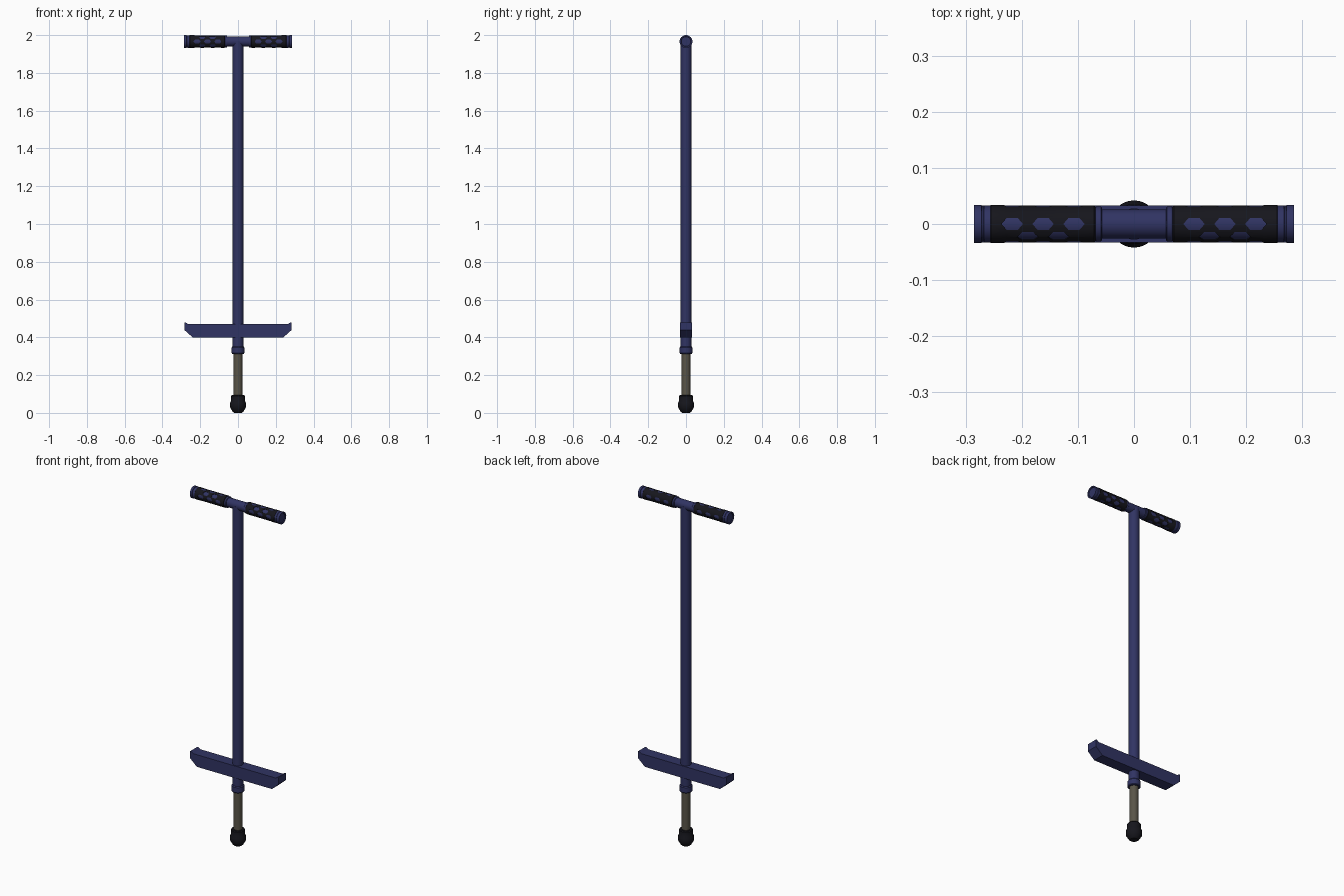
import bpy, bmesh, math
from mathutils import Vector, Matrix

if "Cube" in bpy.data.objects:
    bpy.data.objects.remove(bpy.data.objects["Cube"])


def material(name, rgb):
    m = bpy.data.materials.new(name)
    m.diffuse_color = (*rgb, 1)
    m.use_nodes = True
    m.node_tree.nodes["Principled BSDF"].inputs["Base Color"].default_value = m.diffuse_color
    return m


BLUE = material("blue_paint", (0.03, 0.034, 0.125))
BLACK = material("black_rubber", (0.008, 0.008, 0.012))
STEEL = material("dull_steel", (0.10, 0.09, 0.065))
HANDLE_Z = 1.966


def add_object(name, bm, mat, smooth=True):
    bmesh.ops.recalc_face_normals(bm, faces=bm.faces)
    me = bpy.data.meshes.new(name)
    bm.to_mesh(me)
    bm.free()
    ob = bpy.data.objects.new(name, me)
    bpy.context.collection.objects.link(ob)
    if mat:
        me.materials.append(mat)
    bpy.ops.object.select_all(action='DESELECT')
    ob.select_set(True)
    bpy.context.view_layer.objects.active = ob
    if smooth:
        bpy.ops.object.shade_smooth_by_angle(angle=math.radians(32))
    return ob


def lathe(name, profile, mat, along_x=False, sides=32):
    """Closed solid of revolution from (radius, height) pairs."""
    bm = bmesh.new()
    rings = []
    for r, h in profile:
        ring = []
        for i in range(sides):
            a = 2 * math.pi * i / sides
            c, s = r * math.cos(a), r * math.sin(a)
            ring.append(bm.verts.new((h, c, HANDLE_Z + s) if along_x else (c, s, h)))
        rings.append(ring)
    for lo, hi in zip(rings, rings[1:]):
        for i in range(sides):
            j = (i + 1) % sides
            bm.faces.new((lo[i], lo[j], hi[j], hi[i]))
    bm.faces.new(rings[0])
    bm.faces.new(rings[-1])
    return add_object(name, bm, mat)


def mirror_x(ob):
    ob.modifiers.new("mirror", 'MIRROR').use_mirror_merge = False


# Upright: rubber foot, sliding rod, collar, main tube
lathe("rubber_foot", [(0.020, 0), (0.028, 0.006), (0.041, 0.027), (0.042, 0.052),
                      (0.036, 0.064), (0.036, 0.090), (0.032, 0.095)], BLACK)
lathe("sliding_rod", [(0.023, 0.08), (0.023, 0.33)], STEEL)
lathe("tube_collar", [(0.031, 0.313), (0.034, 0.317), (0.034, 0.346), (0.030, 0.351)], BLUE)
lathe("main_tube", [(0.028, 0.32), (0.028, HANDLE_Z)], BLUE)

# Foot rest: side outline with raised toe lips, extruded in depth
half = [(0.24, 0.40), (0.283, 0.438), (0.283, 0.479), (0.277, 0.479), (0.264, 0.470)]
outline = half + [(-x, z) for x, z in reversed(half)]
bm = bmesh.new()
face = bm.faces.new([bm.verts.new((x, -0.033, z)) for x, z in outline])
ext = bmesh.ops.extrude_face_region(bm, geom=[face])
bmesh.ops.translate(bm, vec=(0, 0.066, 0),
                    verts=[v for v in ext["geom"] if isinstance(v, bmesh.types.BMVert)])
add_object("foot_rest", bm, BLUE, smooth=False)

# Handlebar: thin bar, and the blue core showing through the grips
lathe("handlebar", [(0.026, -0.08), (0.026, 0.08)], BLUE, True)
mirror_x(lathe("grip_core", [(0.0308, 0.075), (0.0308, 0.26)], BLUE, True))
mirror_x(lathe("grip_inner_ring", [(0.029, 0.057), (0.031, 0.059), (0.031, 0.067),
                                   (0.029, 0.070)], BLUE, True))
mirror_x(lathe("grip_end_cap", [(0.033, 0.255), (0.033, 0.267), (0.031, 0.268), (0.031, 0.271),
                                (0.034, 0.272), (0.034, 0.285), (0.027, 0.285),
                                (0.025, 0.281)], BLUE, True))

# Black grip sleeve with staggered hexagonal windows
grip = lathe("grip_sleeve", [(0.031, 0.069), (0.033, 0.071), (0.033, 0.228), (0.034, 0.231),
                             (0.034, 0.255), (0.031, 0.257)], BLACK, True)
hexagon = [(0.019, 0), (0.010, 0.0105), (-0.010, 0.0105),
           (-0.019, 0), (-0.010, -0.0105), (0.010, -0.0105)]
bm = bmesh.new()
for row in range(8):
    if row == 7:  # seam row is left plain
        continue
    turn = Matrix.Rotation(math.radians(45 * row), 3, 'X')
    xs = (0.107, 0.162, 0.217) if row % 2 == 0 else (0.1345, 0.1895)
    for cx in xs:
        lo, hi = [[bm.verts.new(turn @ Vector((cx + u, v, r)) + Vector((0, 0, HANDLE_Z)))
                   for u, v in hexagon] for r in (0.0275, 0.045)]
        bm.faces.new(lo)
        bm.faces.new(hi)
        for i in range(6):
            j = (i + 1) % 6
            bm.faces.new((lo[i], lo[j], hi[j], hi[i]))
cutter = add_object("window_cutter", bm, None, smooth=False)
cutter.hide_render = True
cut = grip.modifiers.new("windows", 'BOOLEAN')
cut.operation = 'DIFFERENCE'
cut.solver = 'EXACT'
cut.object = cutter
bpy.context.view_layer.objects.active = grip
bpy.ops.object.modifier_apply(modifier=cut.name)
bpy.data.objects.remove(cutter)
mirror_x(grip)
